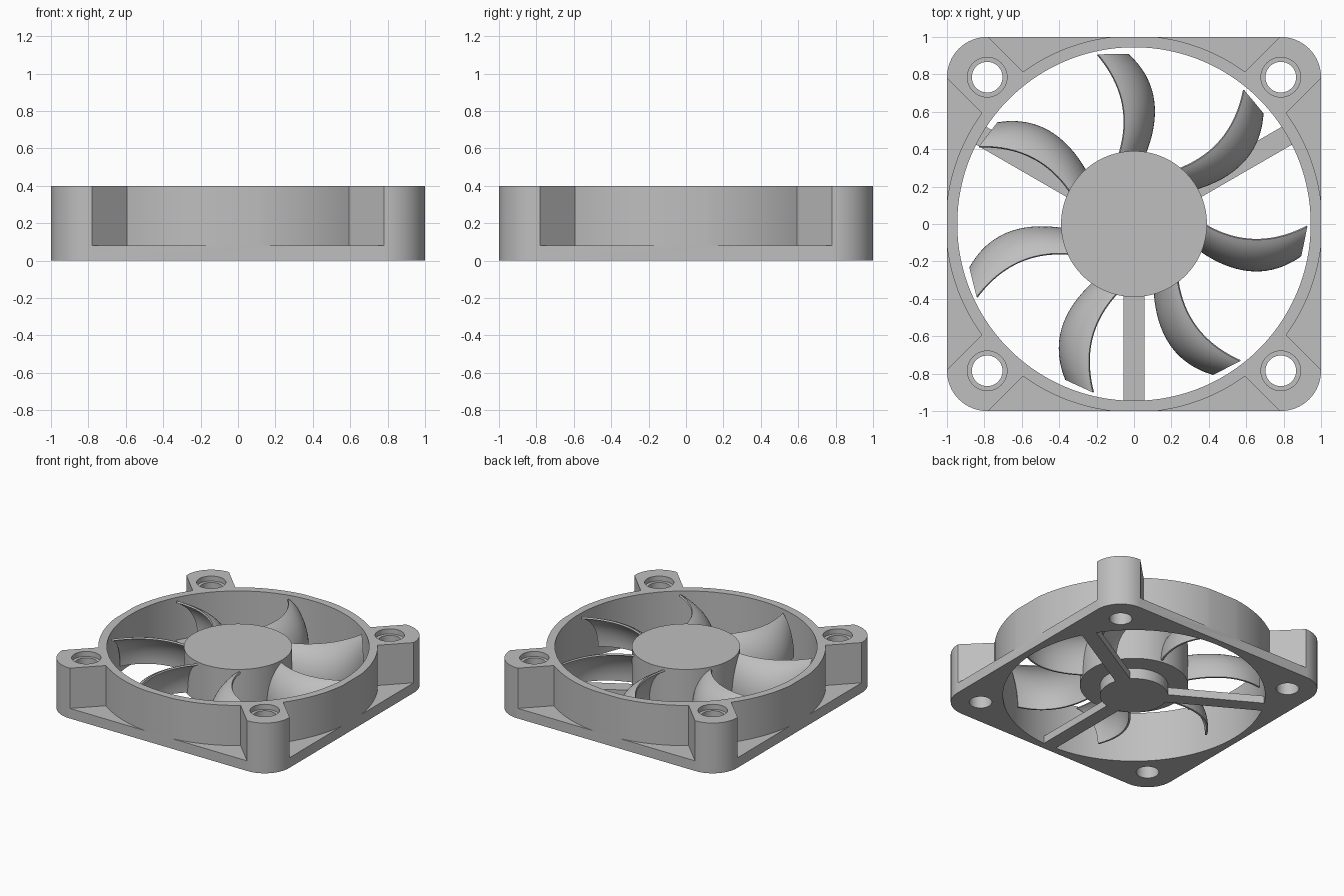
import bpy, bmesh, math
from mathutils import Matrix, Vector

if "Cube" in bpy.data.objects:
    bpy.data.objects.remove(bpy.data.objects["Cube"], do_unlink=True)

HEIGHT = 0.4
RIM_INNER, RIM_OUTER = 0.945, 1.007
HOLE_POS = 0.785

grey = bpy.data.materials.new("grey plastic")
grey.use_nodes = True
grey.diffuse_color = (0.52, 0.52, 0.52, 1)
grey.node_tree.nodes["Principled BSDF"].inputs["Base Color"].default_value = (0.52, 0.52, 0.52, 1)


def add_object(name, bm):
    bmesh.ops.recalc_face_normals(bm, faces=bm.faces)
    mesh = bpy.data.meshes.new(name)
    bm.to_mesh(mesh)
    bm.free()
    mesh.materials.append(grey)
    obj = bpy.data.objects.new(name, mesh)
    bpy.context.collection.objects.link(obj)
    return obj


def prism(name, outline, z0, z1):
    """Extrude a flat outline from z0 to z1."""
    bm = bmesh.new()
    face = bm.faces.new([bm.verts.new((x, y, z0)) for x, y in outline])
    top = bmesh.ops.extrude_face_region(bm, geom=[face])["geom"]
    verts = [v for v in top if isinstance(v, bmesh.types.BMVert)]
    bmesh.ops.translate(bm, verts=verts, vec=(0, 0, z1 - z0))
    return add_object(name, bm)


def circle(radius, cx=0, cy=0, count=128):
    return [(cx + radius * math.cos(math.tau * i / count),
             cy + radius * math.sin(math.tau * i / count)) for i in range(count)]


def rounded_square(half, radius, steps=16):
    points = []
    for quarter in range(4):
        mid = math.pi / 4 + quarter * math.pi / 2
        cx = math.copysign(half - radius, math.cos(mid))
        cy = math.copysign(half - radius, math.sin(mid))
        for i in range(steps + 1):
            a = (quarter + i / steps) * math.pi / 2
            points.append((cx + radius * math.cos(a), cy + radius * math.sin(a)))
    return points


def rectangle(x0, x1, half_width, angle):
    turn = Matrix.Rotation(angle, 2)
    corners = [(x0, -half_width), (x1, -half_width), (x1, half_width), (x0, half_width)]
    return [tuple(turn @ Vector(c)) for c in corners]


def select_only(obj):
    bpy.ops.object.select_all(action="DESELECT")
    obj.select_set(True)
    bpy.context.view_layer.objects.active = obj


def cut(target, cutter):
    """Subtract a cutter, then remove it."""
    mod = target.modifiers.new("cut", "BOOLEAN")
    mod.operation, mod.solver, mod.object = "DIFFERENCE", "EXACT", cutter
    select_only(target)
    bpy.ops.object.modifier_apply(modifier=mod.name)
    bpy.data.objects.remove(cutter, do_unlink=True)


def smooth(obj):
    select_only(obj)
    bpy.ops.object.shade_smooth_by_angle(angle=math.radians(35))


# Side pockets: everything above the flange outside the rim and corner posts
pockets = prism("pocket_cutter", rectangle(-1.2, 1.2, 1.2, 0), 0.08, 0.6)
cut(pockets, prism("rim_keep", circle(RIM_OUTER), -0.2, 0.8))
for angle in (math.pi / 4, -math.pi / 4):
    cut(pockets, prism("post_keep", rectangle(-2, 2, 0.156, angle), -0.2, 0.8))

# Frame with central bore and four stepped screw holes
frame = prism("frame", rounded_square(1, 0.215), 0, HEIGHT)
cut(frame, pockets)
cut(frame, prism("bore_cutter", circle(RIM_INNER), -0.2, 0.8))
for sx in (-1, 1):
    for sy in (-1, 1):
        x, y = sx * HOLE_POS, sy * HOLE_POS
        cut(frame, prism("hole_cutter", circle(0.082, x, y, 40), -0.2, 0.8))
        cut(frame, prism("recess_cutter", circle(0.106, x, y, 40), HEIGHT - 0.04, 0.8))
smooth(frame)

# Motor mount and its three struts
smooth(prism("motor_mount", circle(0.245, count=64), 0, 0.09))
for i in range(3):
    outline = rectangle(0.2, 0.95, 0.055, math.radians(30 + 120 * i))
    prism(f"strut_{i + 1}", outline, 0, 0.06)

# Rotor hub
smooth(prism("rotor_hub", circle(0.39, count=96), 0.085, HEIGHT - 0.002))


def through(points, t):
    """Smooth curve through three points at t = 0, 0.4 and 1."""
    a, b, c = (Vector(p) for p in points)
    return (a * (t - 0.4) * (t - 1) / 0.4
            + b * t * (t - 1) / -0.24
            + c * t * (t - 0.4) / 0.6)


# Cupped blade, lofted from its upper edge down to its lower edge
UPPER = [(-0.085, 0.36), (-0.055, 0.59), (-0.195, 0.905)]
LOWER = [(0.05, 0.36), (0.105, 0.61), (-0.035, 0.905)]
SPAN, CHORD = 20, 12
start = math.radians(15)
bm = bmesh.new()
rows = []
for i in range(SPAN + 1):
    upper, lower = through(UPPER, i / SPAN), through(LOWER, i / SPAN)
    row = []
    for j in range(CHORD + 1):
        a = start + (math.pi / 2 - start) * j / CHORD
        across = (math.sin(a) - math.sin(start)) / (1 - math.sin(start))
        p = upper.lerp(lower, across)
        row.append(bm.verts.new((p.x, p.y, 0.1 + 0.275 * math.cos(a) / math.cos(start))))
    rows.append(row)
for r0, r1 in zip(rows, rows[1:]):
    for j in range(CHORD):
        bm.faces.new((r0[j], r0[j + 1], r1[j + 1], r1[j]))
blade = add_object("blade_1", bm)
solid = blade.modifiers.new("thickness", "SOLIDIFY")
solid.thickness, solid.offset = 0.014, 0
select_only(blade)
bpy.ops.object.modifier_apply(modifier=solid.name)
smooth(blade)

# Remaining blades around the hub
for i in range(1, 7):
    copy = blade.copy()
    copy.name = f"blade_{i + 1}"
    copy.rotation_euler.z = math.tau * i / 7
    bpy.context.collection.objects.link(copy)
